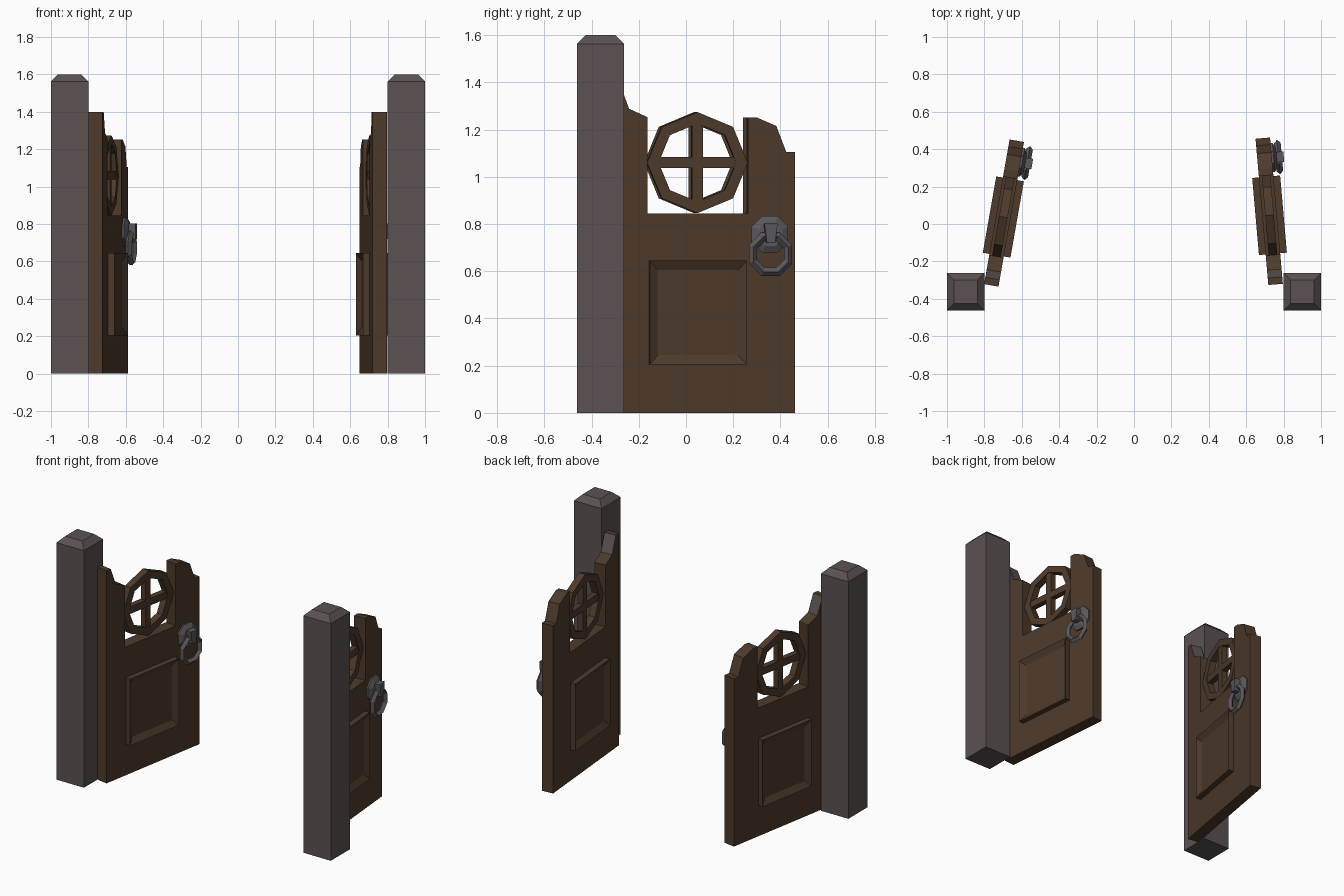
import bpy, bmesh
from math import radians, sin, cos, pi
from mathutils import Matrix

cube = bpy.data.objects.get("Cube")
if cube:
    bpy.data.objects.remove(cube, do_unlink=True)


def material(name, rgb):
    m = bpy.data.materials.new(name)
    m.use_nodes = True
    col = (*rgb, 1)
    m.diffuse_color = col
    m.node_tree.nodes["Principled BSDF"].inputs["Base Color"].default_value = col
    return m


wood = material("dark brown wood", (0.075, 0.043, 0.024))
stone = material("warm grey stone", (0.105, 0.083, 0.084))
iron = material("grey iron", (0.105, 0.098, 0.105))


def loft(name, loops, mats, matrix=Matrix(), cyclic=False):
    """Skin a list of equal-length point loops; cap the ends unless cyclic."""
    bm = bmesh.new()
    rows = [[bm.verts.new(p) for p in loop] for loop in loops]
    n = len(rows[0])
    pairs = list(zip(rows, rows[1:]))
    if cyclic:
        pairs.append((rows[-1], rows[0]))
    else:
        bm.faces.new(rows[0])
        bm.faces.new(rows[-1])
    for a, b in pairs:
        for i in range(n):
            j = (i + 1) % n
            bm.faces.new((a[i], a[j], b[j], b[i]))
    bmesh.ops.recalc_face_normals(bm, faces=bm.faces)
    mesh = bpy.data.meshes.new(name)
    bm.to_mesh(mesh)
    bm.free()
    for m in mats:
        mesh.materials.append(m)
    obj = bpy.data.objects.new(name, mesh)
    obj.matrix_world = matrix
    bpy.context.collection.objects.link(obj)
    return obj


def upright(outline, depth):
    return [(u, depth, z) for u, z in outline]


def rect(u, z, hu, hz):
    return [(u - hu, z - hz), (u + hu, z - hz), (u + hu, z + hz), (u - hu, z + hz)]


def octagon(u, z, r, turn=0.0):
    return [(u + r * cos(turn + k * pi / 4), z + r * sin(turn + k * pi / 4)) for k in range(8)]


# Door outline: tall hinge stile, window gap, shorter latch stile
HALF = 0.039
OUTLINE = [(0, 0), (0, 1.4), (0.037, 1.4), (0.079, 1.288), (0.158, 1.252),
           (0.158, 0.845), (0.584, 0.845), (0.584, 1.252), (0.62, 1.252),
           (0.705, 1.215), (0.747, 1.105), (0.785, 1.105), (0.785, 0)]
MID = 0.371
LATCH = 0.677
FLAT = pi / 8


def build_door(side, x, y, angle):
    at = Matrix.Translation((x, y, 0)) @ Matrix.Rotation(radians(angle), 4, 'Z')

    # Slab, with the steep shoulder of the hinge stile in stone
    slab = loft(side + "_door_slab", [upright(OUTLINE, -HALF), upright(OUTLINE, HALF)],
                [wood, stone], at)
    for f in slab.data.polygons:
        if f.center.z > 1.3 and f.normal.x > 0.8:
            f.material_index = 1

    # Raised panel with a sloping recess on both faces
    outer = rect(MID, 0.425, 0.207, 0.22)
    inner = rect(MID, 0.425, 0.17, 0.18)
    loft(side + "_door_panel", [upright(inner, -0.053), upright(outer, -0.075),
                                upright(outer, 0.075), upright(inner, 0.053)], [wood], at)

    # Window ring and crossed bars
    big, small = octagon(MID, 1.06, 0.214), octagon(MID, 1.06, 0.165)
    loft(side + "_window_ring", [upright(big, -0.023), upright(big, 0.023),
                                 upright(small, 0.023), upright(small, -0.023)],
         [wood], at, cyclic=True)
    for name, hu, hz in (("upright", 0.023, 0.175), ("cross", 0.175, 0.023)):
        bar = rect(MID, 1.06, hu, hz)
        loft(f"{side}_window_{name}_bar", [upright(bar, -0.019), upright(bar, 0.019)], [wood], at)

    # Handle plate, ring and holder on the front face
    z = 0.757
    loft(side + "_handle_plate", [upright(octagon(LATCH, z, 0.084, FLAT), -HALF),
                                  upright(octagon(LATCH, z, 0.084, FLAT), -HALF - 0.01),
                                  upright(octagon(LATCH, z, 0.055, FLAT), -HALF - 0.026)],
         [iron], at)
    ring = [(0.1, 0), (0.081, -0.018), (0.062, 0), (0.081, 0.018)]
    loft(side + "_handle_ring", [upright(octagon(LATCH, 0.672, r, FLAT), -HALF - 0.036 + d)
                                 for r, d in ring], [iron], at, cyclic=True)
    holder = [(LATCH - 0.018, 0.72), (LATCH + 0.018, 0.72),
              (LATCH + 0.028, 0.803), (LATCH - 0.028, 0.803)]
    loft(side + "_handle_holder", [upright(holder, -HALF - 0.015), upright(holder, -HALF - 0.064)],
         [iron], at)


build_door("right", -0.763, -0.328, 80)
build_door("left", 0.757, -0.323, 95)

# Square posts with chamfered caps
for side, x in (("right", -0.9), ("left", 0.9)):
    loops = [[(x + a, -0.362 + b, h) for a, b in rect(0, 0, r, r)]
             for r, h in ((0.1, 0), (0.1, 1.562), (0.062, 1.6))]
    loft(side + "_post", loops, [stone])
